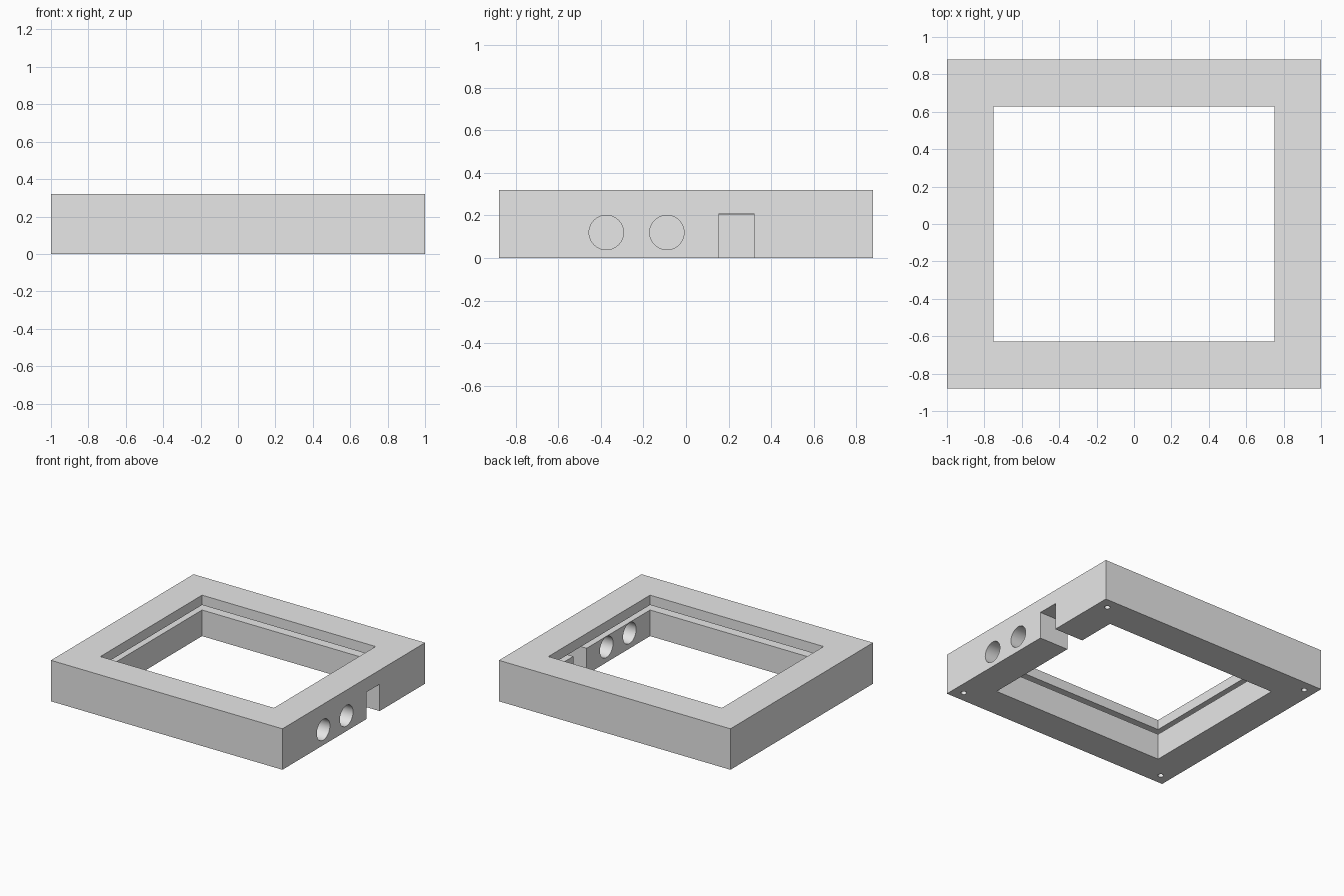
import bpy
import math

if "Cube" in bpy.data.objects:
    bpy.data.objects.remove(bpy.data.objects["Cube"], do_unlink=True)

WIDTH, DEPTH, HEIGHT = 2.0, 1.76, 0.32
OPEN_X, OPEN_Y = 1.5, 1.255
GROOVE = 0.1            # how far the pane groove reaches into the walls
GROOVE_Z = (0.204, 0.243)

grey = bpy.data.materials.new("light_grey")
grey.use_nodes = True
colour = (0.8, 0.8, 0.8, 1)
grey.diffuse_color = colour
grey.node_tree.nodes["Principled BSDF"].inputs["Base Color"].default_value = colour


def box(name, x, y, z):
    """Box spanning the given (low, high) ranges."""
    ranges = (x, y, z)
    bpy.ops.mesh.primitive_cube_add(size=1, location=[(a + b) / 2 for a, b in ranges])
    ob = bpy.context.object
    ob.name = name
    ob.scale = [b - a for a, b in ranges]
    bpy.ops.object.transform_apply(location=True, rotation=False, scale=True)
    return ob


def rod(name, radius, length, location, rotation=(0, 0, 0), sides=48):
    bpy.ops.mesh.primitive_cylinder_add(vertices=sides, radius=radius, depth=length,
                                        location=location, rotation=rotation)
    bpy.context.object.name = name
    return bpy.context.object


def span(size):
    return (-size / 2, size / 2)


# Frame body
frame = box("frame", span(WIDTH), span(DEPTH), (0, HEIGHT))
frame.data.materials.append(grey)

# Central opening and the groove that holds a pane
cutters = [
    box("opening_cutter", span(OPEN_X), span(OPEN_Y), (-0.1, HEIGHT + 0.1)),
    box("groove_cutter", span(OPEN_X + 2 * GROOVE), span(OPEN_Y + 2 * GROOVE), GROOVE_Z),
    # Cable notch through the right-hand wall
    box("notch_cutter", (0.7, 1.1), (0.155, 0.32), (-0.1, 0.21)),
]

# Two round side holes
for y in (-0.375, -0.09):
    cutters.append(rod("side_hole_cutter", 0.081, 0.4, (0.9, y, 0.12),
                       (0, math.pi / 2, 0)))

# Blind screw holes under the corners
for sx in (-1, 1):
    for sy in (-1, 1):
        cutters.append(rod("screw_hole_cutter", 0.021, 0.4,
                           (sx * (WIDTH / 2 - 0.085), sy * (DEPTH / 2 - 0.085), 0),
                           sides=24))

# Cut everything out of the frame
bpy.ops.object.select_all(action='DESELECT')
frame.select_set(True)
bpy.context.view_layer.objects.active = frame
for cutter in cutters:
    cutter.hide_render = True
    mod = frame.modifiers.new("cut", 'BOOLEAN')
    mod.operation = 'DIFFERENCE'
    mod.solver = 'EXACT'
    mod.object = cutter
    bpy.ops.object.modifier_apply(modifier=mod.name)
    bpy.data.objects.remove(cutter, do_unlink=True)

bpy.ops.object.shade_smooth_by_angle(angle=math.radians(30))
